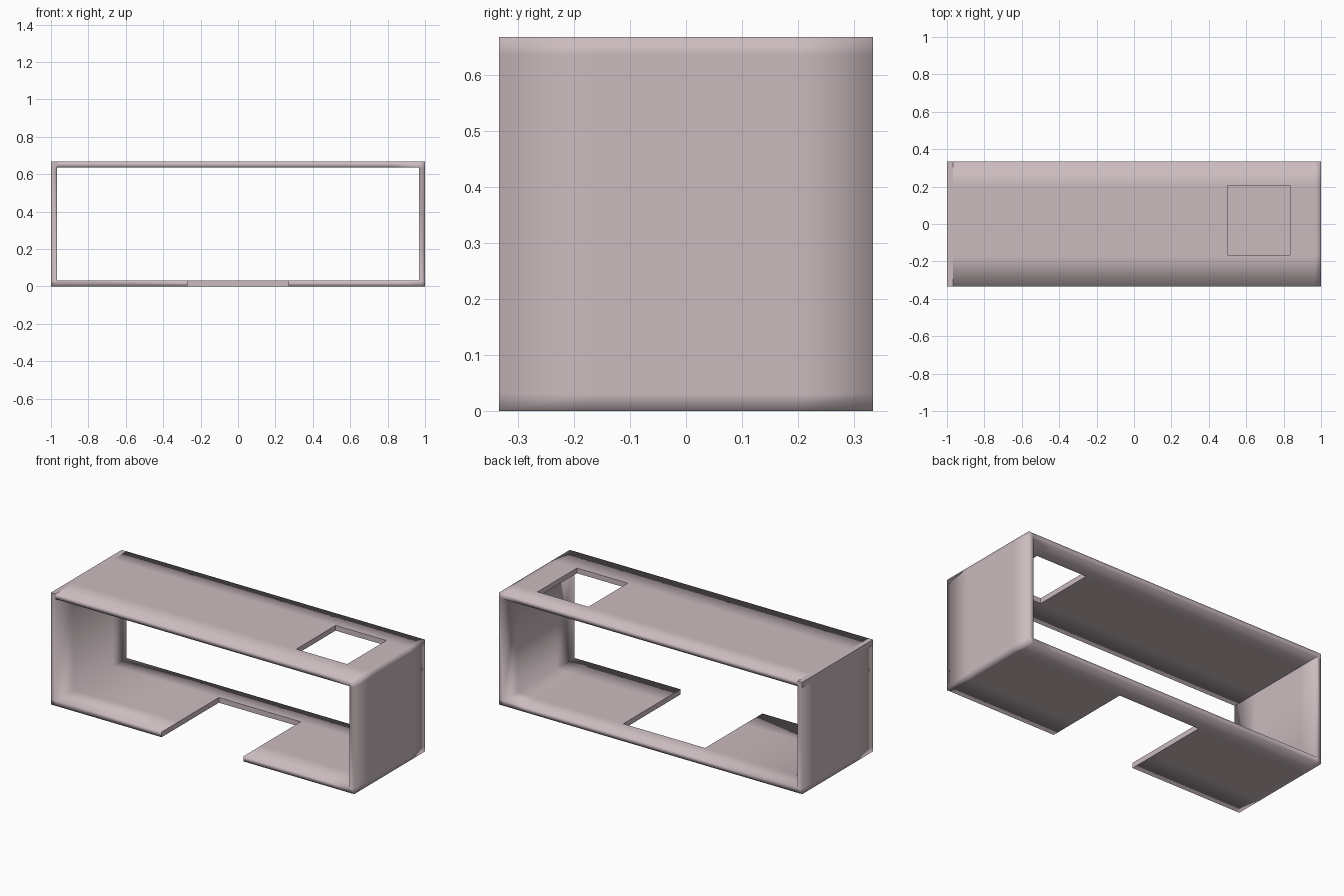
import bpy, bmesh

if "Cube" in bpy.data.objects:
    bpy.data.objects.remove(bpy.data.objects["Cube"])

# cut planes of the wall layout
T = 0.031
X = [-1, -1 + T, -0.27, 0.27, 0.5, 0.835, 1 - T, 1]
Y = [-0.3333, -0.165, 0.205, 0.3333]
Z = [0, T, 0.6667 - T, 0.6667]


def solid(i, j, k):
    """True where the open-ended case has material."""
    if not (0 <= i < 7 and 0 <= j < 3 and 0 <= k < 3):
        return False
    if k == 0:                        # floor with front notch
        return not (i == 2 and j < 2)
    if k == 2:                        # roof with square opening
        return not (i == 4 and j == 1)
    return i in (0, 6)                # end walls


bm = bmesh.new()
verts = {}


def vert(p):
    if p not in verts:
        verts[p] = bm.verts.new((X[p[0]], Y[p[1]], Z[p[2]]))
    return verts[p]


# skin of the solid cells
for i in range(7):
    for j in range(3):
        for k in range(3):
            if not solid(i, j, k):
                continue
            for axis in range(3):
                for side in (0, 1):
                    n = [i, j, k]
                    n[axis] += 2 * side - 1
                    if solid(*n):
                        continue
                    a, b = (axis + 1) % 3, (axis + 2) % 3
                    ring = []
                    for da, db in ((0, 0), (1, 0), (1, 1), (0, 1)):
                        p = [i, j, k]
                        p[axis] += side
                        p[a] += da
                        p[b] += db
                        ring.append(vert(tuple(p)))
                    bm.faces.new(ring if side else ring[::-1])

# soft shading, crisp around the openings and the left roof end
bm.normal_update()
for f in bm.faces:
    f.smooth = True
    c = f.calc_center_median()
    if abs(f.normal.z) < 0.1 and abs(c.x) < 0.96 and abs(c.y) < 0.33:
        for e in f.edges:
            e.smooth = False
for e in bm.edges:
    if all(v.co.x < -0.96 and v.co.z > 0.6 for v in e.verts):
        e.smooth = False

mesh = bpy.data.meshes.new("open_case")
bm.to_mesh(mesh)
bm.free()
case = bpy.data.objects.new("open_case", mesh)
bpy.context.collection.objects.link(case)

# pale pink finish
mat = bpy.data.materials.new("pale_pink")
mat.diffuse_color = (0.60, 0.50, 0.52, 1)
mat.use_nodes = True
mat.node_tree.nodes["Principled BSDF"].inputs["Base Color"].default_value = mat.diffuse_color
mesh.materials.append(mat)
